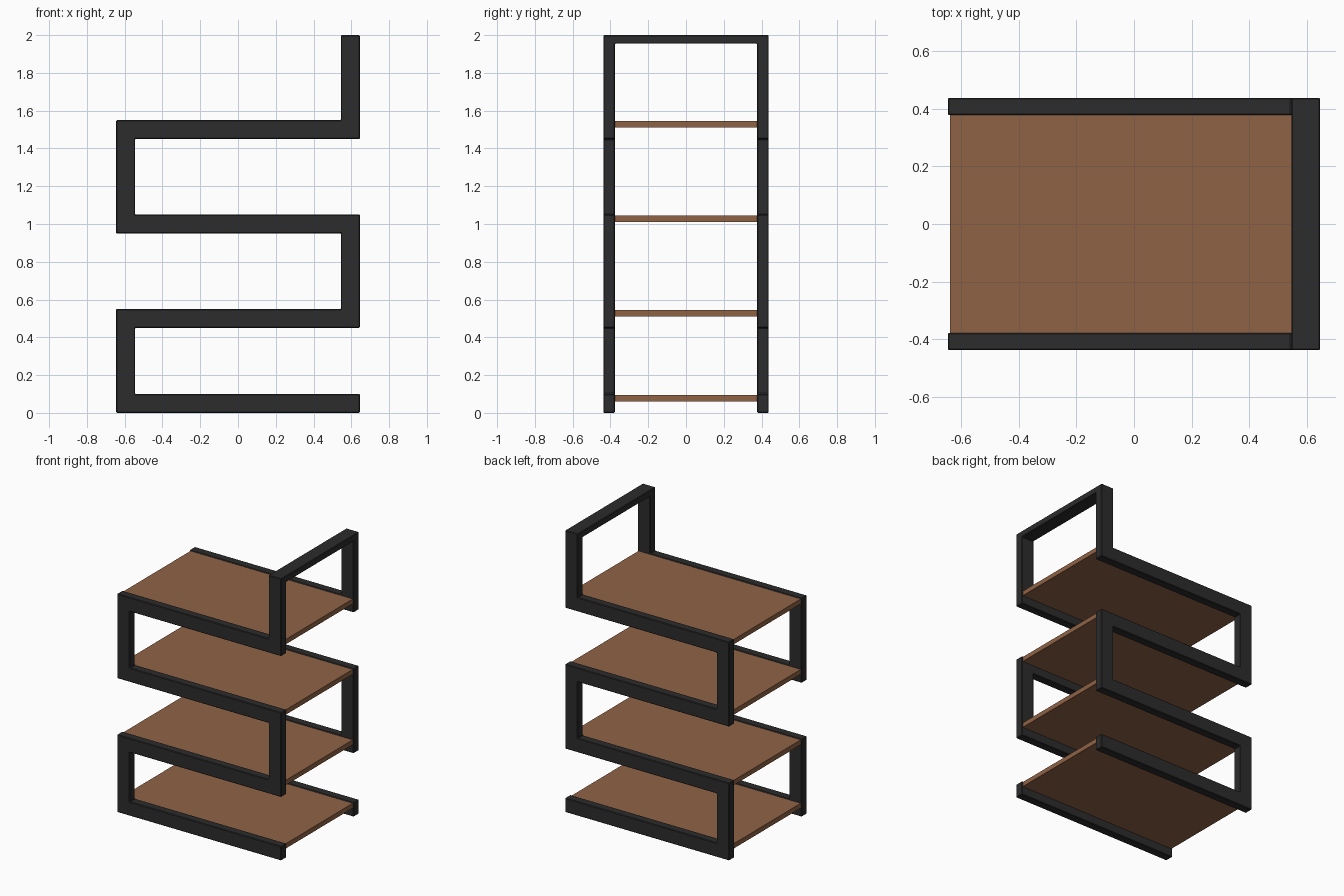
import bpy, bmesh
from mathutils import Vector

if "Cube" in bpy.data.objects:
    bpy.data.objects.remove(bpy.data.objects["Cube"])


def material(name, rgb):
    m = bpy.data.materials.new(name)
    m.diffuse_color = (*rgb, 1)
    m.use_nodes = True
    m.node_tree.nodes["Principled BSDF"].inputs["Base Color"].default_value = m.diffuse_color
    return m


BLACK = material("black metal", (0.025, 0.025, 0.025))
WOOD = material("brown wood", (0.28, 0.123, 0.06))
INNER, OUTER, HALF = 0.377, 0.437, 0.05


def finish(name, bm, mat, bevel, mirror=False):
    bmesh.ops.recalc_face_normals(bm, faces=bm.faces)
    me = bpy.data.meshes.new(name)
    bm.to_mesh(me)
    bm.free()
    ob = bpy.data.objects.new(name, me)
    bpy.context.collection.objects.link(ob)
    me.materials.append(mat)
    if mirror:
        mod = ob.modifiers.new("mirror", "MIRROR")
        mod.use_axis = (False, True, False)
    mod = ob.modifiers.new("bevel", "BEVEL")
    mod.width = bevel
    mod.segments = 1
    mod.limit_method = 'ANGLE'
    return ob


# Serpentine frame: centreline in x, z widened to a flat band
path = [Vector(p) for p in ((0.645, 0.05), (-0.595, 0.05), (-0.595, 0.5),
                            (0.595, 0.5), (0.595, 1.0), (-0.595, 1.0),
                            (-0.595, 1.5), (0.595, 1.5), (0.595, 1.955),
                            (0.595, 2.0))]
normals = []
for a, b in zip(path, path[1:]):
    d = (b - a).normalized()
    normals.append(Vector((-d.y, d.x)))
left, right = [], []
for i, p in enumerate(path):
    n1, n2 = normals[max(i - 1, 0)], normals[min(i, len(normals) - 1)]
    off = (n1 if n1.dot(n2) > 0.9 else n1 + n2) * HALF
    left.append(p + off)
    right.append(p - off)

bm = bmesh.new()
L0, R0, L1, R1 = ([bm.verts.new((p.x, y, p.y)) for p in side]
                  for y in (INNER, OUTER) for side in (left, right))
n = len(path)
for i in range(n - 1):
    bm.faces.new((L1[i], L1[i + 1], R1[i + 1], R1[i]))      # outer face
    if i < n - 2:                                           # inner face
        bm.faces.new((L0[i], R0[i], R0[i + 1], L0[i + 1]))
    bm.faces.new((L0[i], L0[i + 1], L1[i + 1], L1[i]))
    bm.faces.new((R0[i], R1[i], R1[i + 1], R0[i + 1]))
bm.faces.new((L0[0], L1[0], R1[0], R0[0]))
bm.faces.new((L0[-1], R0[-1], R1[-1], L1[-1]))
# Top crossbar grows from the inner face of the last segment to the middle
ring = (L0[-2], L0[-1], R0[-1], R0[-2])
mid = [bm.verts.new((v.co.x, 0, v.co.z)) for v in ring]
for i in range(4):
    j = (i + 1) % 4
    bm.faces.new((ring[i], ring[j], mid[j], mid[i]))
bmesh.ops.dissolve_limit(bm, angle_limit=0.01, verts=bm.verts, edges=bm.edges)
finish("serpentine_frame", bm, BLACK, 0.004, mirror=True)

# Four shelf boards between the two frame sides
for k, top in enumerate((0.095, 0.545, 1.045, 1.545)):
    bm = bmesh.new()
    bmesh.ops.create_cube(bm, size=1)
    for v in bm.verts:
        v.co = (v.co.x * 1.276, v.co.y * 2 * (INNER + 0.001),
                top - 0.0175 + v.co.z * 0.035)
    finish(f"shelf_{k + 1}", bm, WOOD, 0.001)
